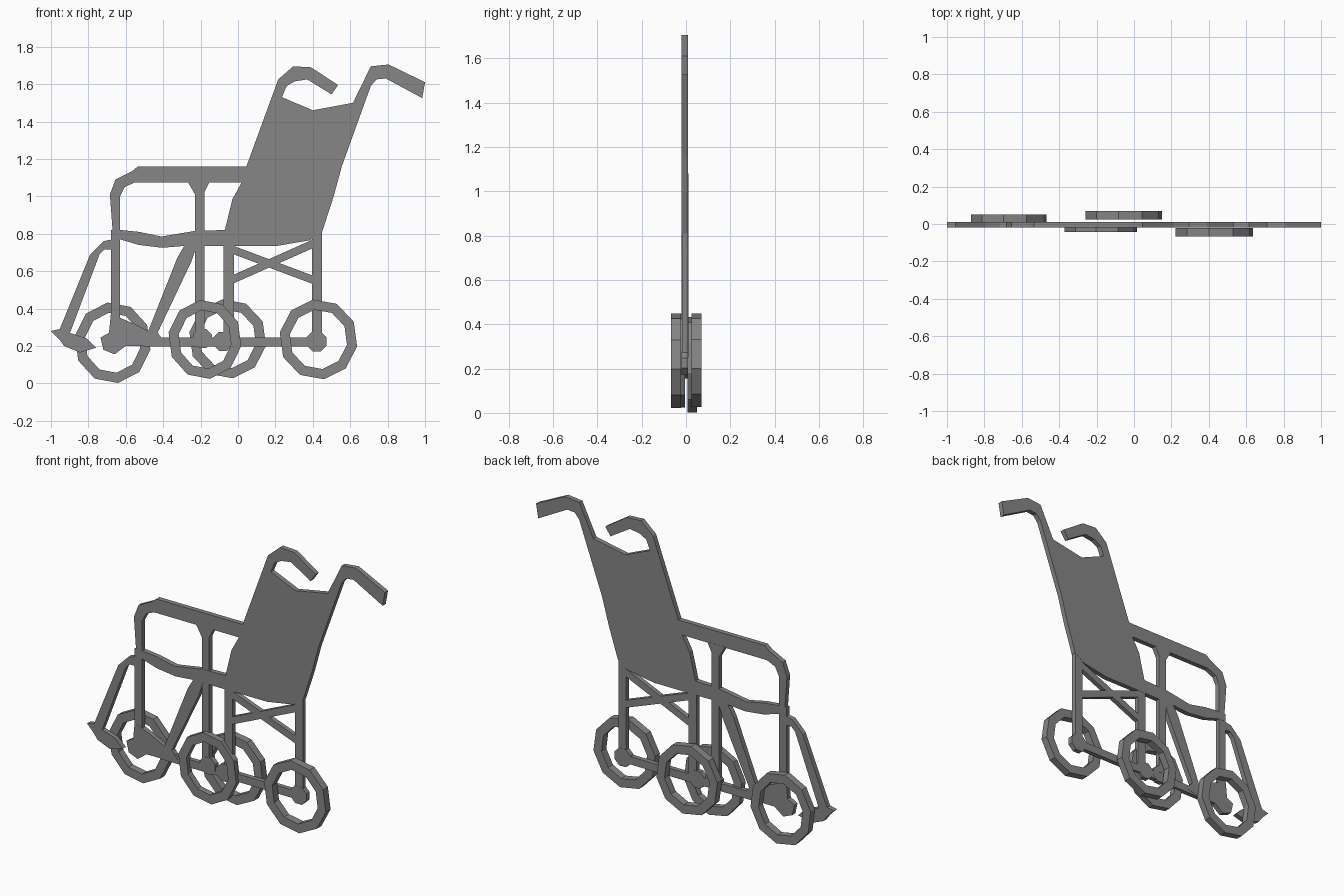
import bpy
import bmesh
import math
from mathutils import Vector

cube = bpy.data.objects.get("Cube")
if cube:
    bpy.data.objects.remove(cube, do_unlink=True)

grey = bpy.data.materials.new("mid grey")
grey.use_nodes = True
colour = (.24, .24, .24, 1)
grey.diffuse_color = colour
grey.node_tree.nodes["Principled BSDF"].inputs["Base Color"].default_value = colour

FRONT, BACK = -.02, .01
INSET = .001      # bars sit a hair inside the plates they cross


def finish(name, bm):
    """Turn a bmesh into a flat shaded grey object."""
    bmesh.ops.recalc_face_normals(bm, faces=bm.faces)
    mesh = bpy.data.meshes.new(name)
    bm.to_mesh(mesh)
    bm.free()
    mesh.materials.append(grey)
    obj = bpy.data.objects.new(name, mesh)
    bpy.context.collection.objects.link(obj)
    return obj


def plate(name, outline, front=FRONT, back=BACK):
    """Extrude an (x, z) outline from front to back."""
    bm = bmesh.new()
    face = bm.faces.new([bm.verts.new((x, front, z)) for x, z in outline])
    result = bmesh.ops.extrude_face_region(bm, geom=[face])
    moved = [v for v in result["geom"] if isinstance(v, bmesh.types.BMVert)]
    bmesh.ops.translate(bm, verts=moved, vec=(0, back - front, 0))
    return finish(name, bm)


def bar(name, start, end, width):
    """Straight flat bar between two (x, z) points."""
    a, b = Vector(start), Vector(end)
    along = (b - a).normalized()
    side = Vector((-along.y, along.x)) * width / 2
    return plate(name, [a + side, b + side, b - side, a - side],
                 FRONT + INSET, BACK - INSET)


def circle(cx, cz, rx, rz, sides, phase):
    steps = [phase + math.tau * i / sides for i in range(sides)]
    return [(cx + rx * math.cos(t), cz + rz * math.sin(t)) for t in steps]


def wheel(name, cx, cz, rx, rz, front, back):
    """Ten sided tyre ring with square section."""
    sides, rim = 10, .055
    phase = math.radians(98)
    bm = bmesh.new()
    loops = []
    for inset, y in ((0, front), (0, back), (rim, back), (rim, front)):
        points = circle(cx, cz, rx - inset, rz - inset, sides, phase)
        loops.append([bm.verts.new((x, y, z)) for x, z in points])
    for k, loop in enumerate(loops):
        other = loops[(k + 1) % len(loops)]
        for i in range(sides):
            j = (i + 1) % sides
            bm.faces.new((loop[i], loop[j], other[j], other[i]))
    return finish(name, bm)


# Backrest with both push handles in one outline
plate("backrest_and_handles", [
    (.045, 1.16), (.215, 1.625), (.295, 1.695), (.39, 1.69), (.535, 1.595),
    (.5, 1.545), (.37, 1.625), (.305, 1.615), (.26, 1.59), (.235, 1.53),
    (.4, 1.46), (.615, 1.5), (.71, 1.695), (.805, 1.705), (1, 1.61),
    (.985, 1.525), (.79, 1.63), (.74, 1.625), (.71, 1.59), (.555, 1.16),
    (.51, .995), (.45, .81), (.385, .765), (.21, .735), (0, .735),
    (-.07, .82), (-.03, .985), (.02, 1.075)])

# Armrest curving down at the front
plate("armrest", [
    (.045, 1.16), (-.535, 1.16), (-.565, 1.135), (-.655, 1.09), (-.685, 1.01),
    (-.67, .81), (-.63, .82), (-.63, 1), (-.605, 1.05), (-.55, 1.075),
    (.02, 1.075)])

# Sagging seat
plate("seat", [
    (-.67, .81), (-.63, .82), (-.53, .81), (-.41, .785), (-.23, .815),
    (-.07, .82), (0, .735), (-.285, .735), (-.405, .725), (-.53, .74),
    (-.63, .77), (-.67, .77)])

# Armrest support, flared at the top
plate("armrest_support", [
    (-.27, 1.08), (-.23, 1.01), (-.23, .25), (-.18, .25), (-.18, 1.02),
    (-.15, 1.08)], FRONT + INSET, BACK + INSET)

# Upright posts
bar("front_post", (-.655, .82), (-.655, .28), .05)
bar("middle_post", (-.05, .8), (-.05, .22), .055)
bar("rear_post", (.422, .81), (.422, .22), .053)

# Cross braces and the lower rail
bar("brace_rising", (-.03, .555), (.41, .75), .042)
bar("brace_falling", (-.03, .715), (.41, .55), .042)
bar("lower_rail", (-.5, .22), (.4, .22), .048)

# Leg rests
plate("outer_leg_rest", [
    (-.67, .77), (-.72, .76), (-.79, .69), (-.955, .285), (-.9, .265),
    (-.74, .69), (-.715, .715), (-.67, .715)])
plate("inner_leg_rest", [
    (-.285, .74), (-.325, .67), (-.48, .28), (-.43, .27), (-.25, .65),
    (-.22, .74)])

# Foot plates
plate("outer_foot_plate", [
    (-1, .28), (-.955, .29), (-.9, .27), (-.81, .24), (-.76, .19),
    (-.845, .165), (-.93, .2), (-.955, .235)])
plate("inner_foot_plate", [
    (-.68, .37), (-.63, .35), (-.56, .32), (-.48, .28), (-.43, .27),
    (-.39, .22), (-.475, .2), (-.6, .2), (-.66, .155), (-.72, .18),
    (-.735, .245), (-.69, .27)])

# Axle hubs on the rail
for name, x, z, size in (("rear_hub", .42, .225, .058),
                         ("middle_hub", -.08, .225, .055),
                         ("support_hub", -.19, .24, .055)):
    plate(name, circle(x, z, size, size, 8, math.pi / 8))

# Four wheels, staggered in depth
wheel("front_back_wheel", -.67, .217, .205, .217, .007, .05)
wheel("middle_back_wheel", -.055, .238, .208, .213, .025, .07)
wheel("middle_front_wheel", -.177, .235, .197, .213, -.042, -.005)
wheel("rear_front_wheel", .43, .235, .21, .215, -.068, -.022)
